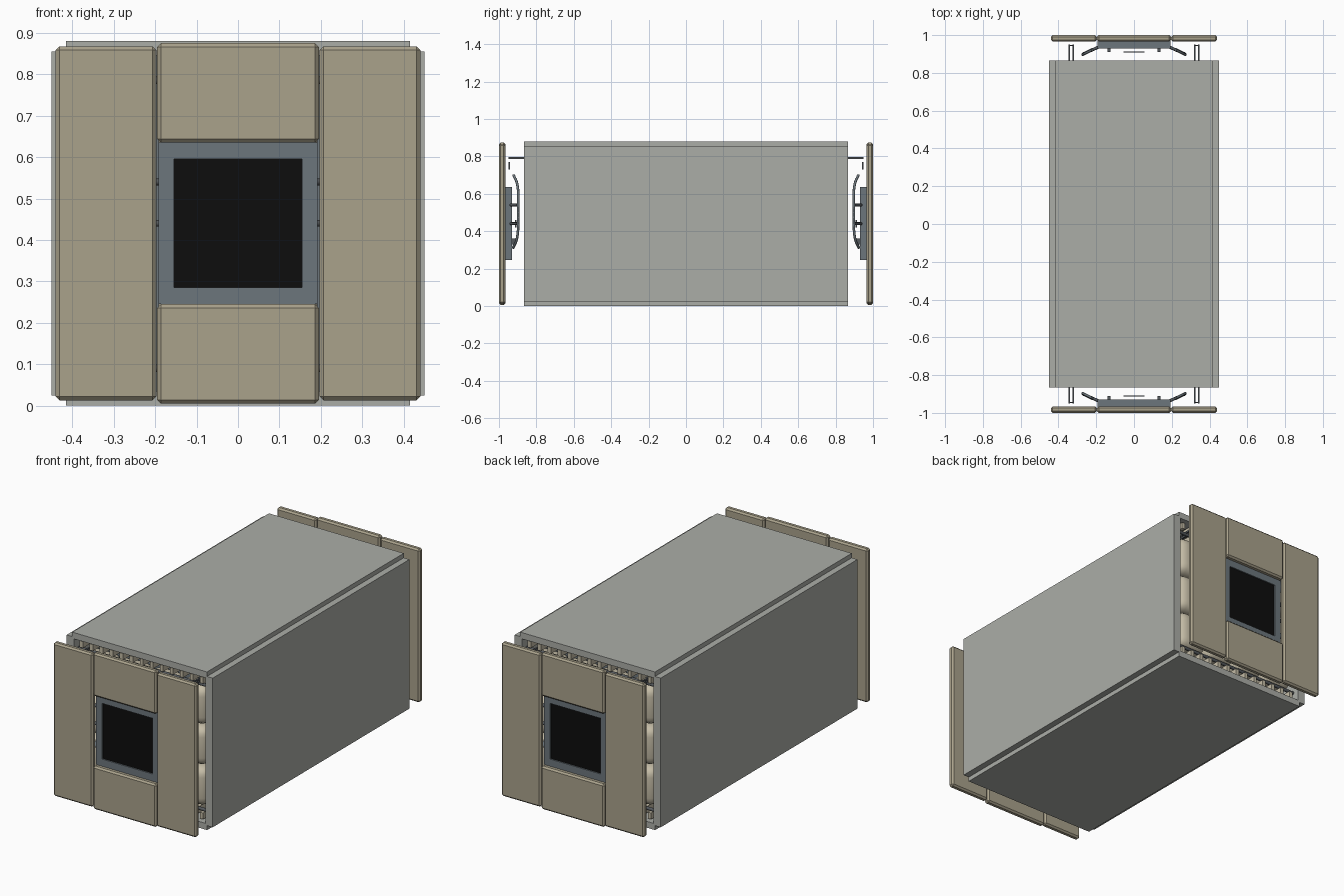
import bpy, bmesh, math
from mathutils import Vector

cube = bpy.data.objects.get("Cube")
if cube:
    bpy.data.objects.remove(cube, do_unlink=True)


def material(name, r, g, b):
    m = bpy.data.materials.new(name)
    m.use_nodes = True
    m.diffuse_color = (r, g, b, 1)
    bsdf = next(n for n in m.node_tree.nodes if n.type == 'BSDF_PRINCIPLED')
    bsdf.inputs["Base Color"].default_value = (r, g, b, 1)
    return m


TAN = material("tan panel", 0.40, 0.36, 0.26)
GREY = material("shell grey", 0.41, 0.42, 0.39)
SLATE = material("slate frame", 0.15, 0.18, 0.20)
BLACK = material("black grille", 0.004, 0.004, 0.004)
CREAM = material("cream padding", 0.55, 0.50, 0.38)
METAL = material("dark metal", 0.09, 0.10, 0.11)


def add(name, bm, mat):
    bmesh.ops.recalc_face_normals(bm, faces=bm.faces)
    mesh = bpy.data.meshes.new(name)
    bm.to_mesh(mesh)
    bm.free()
    mesh.materials.append(mat)
    ob = bpy.data.objects.new(name, mesh)
    bpy.context.scene.collection.objects.link(ob)
    return ob


def box(name, xs, ys, zs, mat, bevel=0, segments=1):
    """Box between the limits given on each axis, with optional bevelled edges."""
    lo, hi = (Vector(map(f, (xs, ys, zs))) for f in (min, max))
    bm = bmesh.new()
    bmesh.ops.create_cube(bm, size=1)
    for v in bm.verts:
        v.co = (lo + hi) / 2 + v.co * (hi - lo)
    if bevel:
        bmesh.ops.bevel(bm, geom=bm.edges[:], offset=bevel, segments=segments,
                        profile=0.5, affect='EDGES')
    if segments > 1:
        for f in bm.faces:
            f.smooth = True
    return add(name, bm, mat)


def rod(name, points, radius, mat):
    """Round bar along a smooth path."""
    cu = bpy.data.curves.new(name, 'CURVE')
    cu.dimensions = '3D'
    cu.bevel_depth = radius
    cu.bevel_resolution = 2
    cu.resolution_u = 6
    cu.use_fill_caps = True
    sp = cu.splines.new('BEZIER')
    sp.bezier_points.add(len(points) - 1)
    for bp, p in zip(sp.bezier_points, points):
        bp.co = p
        bp.handle_left_type = bp.handle_right_type = 'AUTO'
    cu.materials.append(mat)
    ob = bpy.data.objects.new(name, cu)
    bpy.context.scene.collection.objects.link(ob)


def shell():
    """Open tube with stepped outer corners."""
    mid = 0.44
    quarter = [(0.45, 0.415), (0.415, 0.415), (0.415, 0.44)]
    outer = []
    for sx, sz, flip in ((1, 1, 1), (-1, 1, -1), (-1, -1, 1), (1, -1, -1)):
        outer += [(sx * x, mid + sz * z) for x, z in quarter[::flip]]
    inner = [(sx * 0.405, mid + sz * 0.405)
             for sx, sz in ((1, 1), (-1, 1), (-1, -1), (1, -1))]
    bm = bmesh.new()
    edges = []
    for loop in (outer, inner):
        vs = [bm.verts.new((x, -0.865, z)) for x, z in loop]
        edges += [bm.edges.new((a, b)) for a, b in zip(vs, vs[1:] + vs[:1])]
    bmesh.ops.triangle_fill(bm, edges=edges, use_beauty=True)
    ext = bmesh.ops.extrude_face_region(bm, geom=bm.faces[:])
    bmesh.ops.translate(bm, vec=(0, 1.73, 0),
                        verts=[g for g in ext["geom"] if isinstance(g, bmesh.types.BMVert)])
    add("outer_shell", bm, GREY)


shell()

for end, s in (("front", -1), ("back", 1)):
    def Y(a, b):
        return (s * a, s * b)

    # End cover: two tall side panels, two short middle panels
    for side, m in (("left", 1), ("right", -1)):
        box(f"{end}_{side}_panel", (m * 0.197, m * 0.44), Y(0.966, 1.0),
            (0.013, 0.867), TAN, 0.009)
    box(f"{end}_upper_panel", (-0.195, 0.195), Y(0.966, 1.0), (0.635, 0.875), TAN, 0.009)
    box(f"{end}_lower_panel", (-0.195, 0.195), Y(0.966, 1.0), (0.005, 0.245), TAN, 0.009)

    # Framed grille in the middle opening
    for m in (-1, 1):
        box(f"{end}_frame_post", (m * 0.155, m * 0.192), Y(0.93, 0.975), (0.245, 0.635), SLATE)
        zc = 0.44 + m * 0.155
        box(f"{end}_frame_rail", (-0.155, 0.155), Y(0.93, 0.975), (zc, zc + m * 0.04), SLATE)
    box(f"{end}_grille", (-0.157, 0.157), Y(0.938, 0.968), (0.283, 0.597), BLACK)
    box(f"{end}_latch_bar", (-0.055, 0.055), Y(0.907, 0.914), (0.42, 0.46), METAL)
    for m in (-1, 1):
        box(f"{end}_latch_post", (m * 0.125, m * 0.14), Y(0.91, 0.935), (0.33, 0.36), METAL)

        # Bowed handle with two arms
        rod(f"{end}_handle", [(m * 0.22, s * 0.925, 0.31), (m * 0.26, s * 0.904, 0.36),
                              (m * 0.27, s * 0.898, 0.50), (m * 0.26, s * 0.902, 0.65),
                              (m * 0.22, s * 0.922, 0.70)], 0.007, SLATE)
        for z in (0.44, 0.54):
            rod(f"{end}_handle_arm", [(m * 0.18, s * 0.94, z), (m * 0.27, s * 0.90, z)],
                0.008, METAL)

        # Slide rails that carry the end cover
        for x in (0.322, 0.342):
            box(f"{end}_slide_rail", (m * (x - 0.004), m * (x + 0.004)), Y(0.76, 0.95),
                (0.787, 0.797), METAL)
        box(f"{end}_rail_stop", (m * 0.318, m * 0.346), Y(0.942, 0.948), (0.73, 0.77), METAL)

    # Padded interior behind the opening
    box(f"{end}_bulkhead", (-0.405, 0.405), Y(0.70, 0.72), (0.035, 0.845), SLATE)
    for i in range(4):
        x = -0.39 + i * 0.195
        for j in range(3):
            z = 0.10 + j * 0.225
            box(f"{end}_cushion", (x + 0.003, x + 0.192), Y(0.71, 0.845),
                (z, z + 0.215), CREAM, 0.05, 4)
    # Ribs and pipes above and below the padding
    for i in range(13):
        x = -0.37 + i * 0.0617
        for z in (0.045, 0.80):
            box(f"{end}_rib", (x - 0.01, x + 0.01), Y(0.71, 0.85), (z, z + 0.035), CREAM)
    for z in (0.09, 0.785):
        rod(f"{end}_pipe", [(-0.40, s * 0.83, z), (0.40, s * 0.83, z)], 0.009, METAL)
